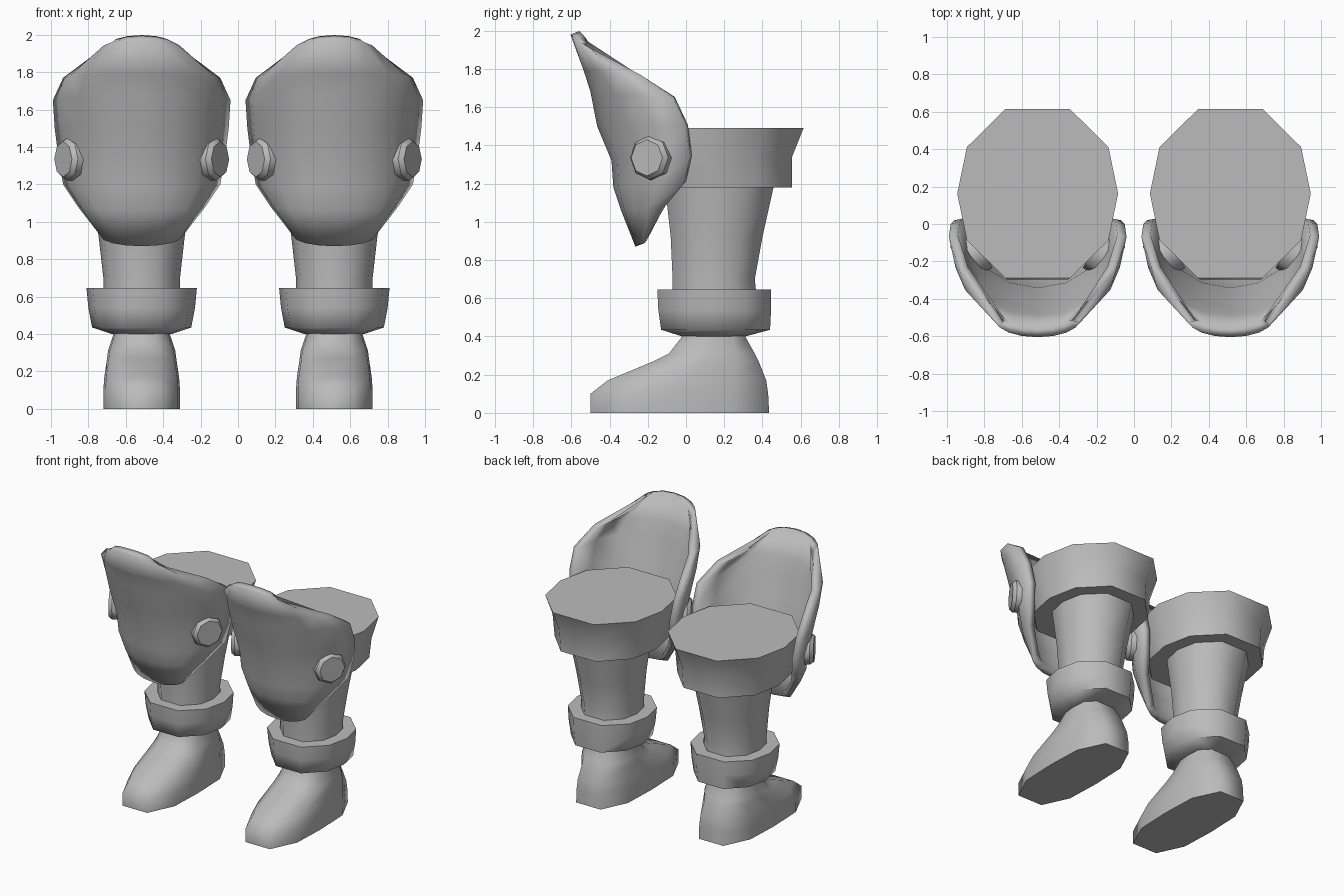
import bpy, bmesh, math
from mathutils import Matrix, Vector

if "Cube" in bpy.data.objects:
    bpy.data.objects.remove(bpy.data.objects["Cube"])

LEG_X = 0.515  # sideways distance of each leg from the centre

grey = bpy.data.materials.new("grey")
grey.diffuse_color = (0.5, 0.5, 0.5, 1)
grey.use_nodes = True
grey.node_tree.nodes["Principled BSDF"].inputs["Base Color"].default_value = grey.diffuse_color


def finish(name, bm, angle, thickness=0):
    """Turn a bmesh into a smooth shaded part mirrored onto both legs."""
    mesh = bpy.data.meshes.new(name)
    bm.to_mesh(mesh)
    bm.free()
    mesh.materials.append(grey)
    obj = bpy.data.objects.new(name, mesh)
    bpy.context.collection.objects.link(obj)
    bpy.ops.object.select_all(action='DESELECT')
    obj.select_set(True)
    bpy.context.view_layer.objects.active = obj
    bpy.ops.object.shade_smooth_by_angle(angle=math.radians(angle))
    if thickness:
        shell = obj.modifiers.new("shell", 'SOLIDIFY')
        shell.thickness = thickness
        shell.offset = -1
    mirror = obj.modifiers.new("other_leg", 'MIRROR')
    mirror.use_mirror_merge = False
    return obj


def loft(name, rings, corner=(0.88, 0.55), end=0.4, angle=65):
    """Stack ten-sided rings given as (height, half width, front y, back y)."""
    (cx, cy) = corner
    half = [(1, 0), (cx, cy), (end, 1), (-end, 1), (-cx, cy)]
    outline = half + [(-x, -y) for x, y in half]
    bm = bmesh.new()
    rows = []
    for z, hw, y0, y1 in rings:
        mid, hy = (y0 + y1) / 2, (y1 - y0) / 2
        rows.append([bm.verts.new((LEG_X + x * hw, mid + y * hy, z)) for x, y in outline])
    n = len(outline)
    for a, b in zip(rows, rows[1:]):
        for i in range(n):
            j = (i + 1) % n
            bm.faces.new((a[i], a[j], b[j], b[i]))
    bm.faces.new(rows[0][::-1])
    bm.faces.new(rows[-1])
    bmesh.ops.recalc_face_normals(bm, faces=bm.faces)
    return finish(name, bm, angle)


# Boot with a low toe and a rounded heel
loft("boot", [
    (0.00, 0.205, -0.50, 0.435),
    (0.10, 0.205, -0.50, 0.43),
    (0.17, 0.20, -0.41, 0.42),
    (0.27, 0.185, -0.17, 0.38),
    (0.31, 0.18, -0.09, 0.36),
    (0.40, 0.15, -0.02, 0.31),
    (0.46, 0.15, -0.02, 0.31),
], corner=(0.95, 0.58), end=0.5, angle=70)

# Thick band around the ankle
loft("ankle_cuff", [
    (0.40, 0.16, -0.02, 0.31),
    (0.435, 0.265, -0.13, 0.44),
    (0.54, 0.285, -0.145, 0.445),
    (0.645, 0.295, -0.15, 0.445),
    (0.645, 0.20, -0.07, 0.37),
])

# Shin widening towards the knee
loft("shin", [
    (0.60, 0.205, -0.07, 0.37),
    (0.70, 0.205, -0.07, 0.36),
    (0.92, 0.23, -0.08, 0.40),
    (1.19, 0.27, -0.11, 0.46),
])

# Wide band above the knee, flat on top
loft("thigh_cuff", [
    (1.18, 0.37, -0.25, 0.555),
    (1.34, 0.40, -0.30, 0.555),
    (1.49, 0.43, -0.29, 0.615),
], angle=60)

# Curved knee shield: half width, rim (y, z), centre line (y, z)
shield_rows = [
    (0.22, -0.20, 0.925, -0.265, 0.87),
    (0.34, -0.11, 1.08, -0.34, 1.06),
    (0.42, -0.01, 1.20, -0.38, 1.18),
    (0.445, 0.02, 1.34, -0.39, 1.32),
    (0.465, 0.00, 1.50, -0.465, 1.50),
    (0.475, -0.07, 1.65, -0.50, 1.68),
    (0.42, -0.24, 1.77, -0.535, 1.79),
    (0.22, -0.52, 1.92, -0.605, 1.98),
]
bm = bmesh.new()
grid = []
for w, ry, rz, fy, fz in shield_rows:
    row = []
    for k in range(-4, 5):
        t = math.radians(22.5 * k)
        bend = 1 - math.cos(t)
        row.append(bm.verts.new((LEG_X + w * math.sin(t),
                                 fy + (ry - fy) * bend,
                                 fz + (rz - fz) * bend)))
    grid.append(row)
for a, b in zip(grid, grid[1:]):
    for i in range(8):
        bm.faces.new((a[i], a[i + 1], b[i + 1], b[i]))
finish("knee_shield", bm, 70, thickness=0.05)

# Eight-sided bolts on both flanks of the shield, angled forward
bm = bmesh.new()
for side in (1, -1):
    axis = Vector((side * math.cos(math.radians(30)), -0.5, 0))
    tip = Vector((LEG_X + side * 0.42, -0.205, 1.335))
    turn = axis.to_track_quat('Z', 'Y').to_matrix().to_4x4()
    for r1, r2, start, stop in ((0.115, 0.115, -0.14, -0.025), (0.115, 0.095, -0.025, 0)):
        place = Matrix.Translation(tip + axis * (start + stop) / 2) @ turn
        bmesh.ops.create_cone(bm, cap_ends=True, segments=8, radius1=r1, radius2=r2,
                              depth=stop - start, matrix=place)
bmesh.ops.remove_doubles(bm, verts=bm.verts, dist=0.0005)
finish("shield_bolts", bm, 50)
